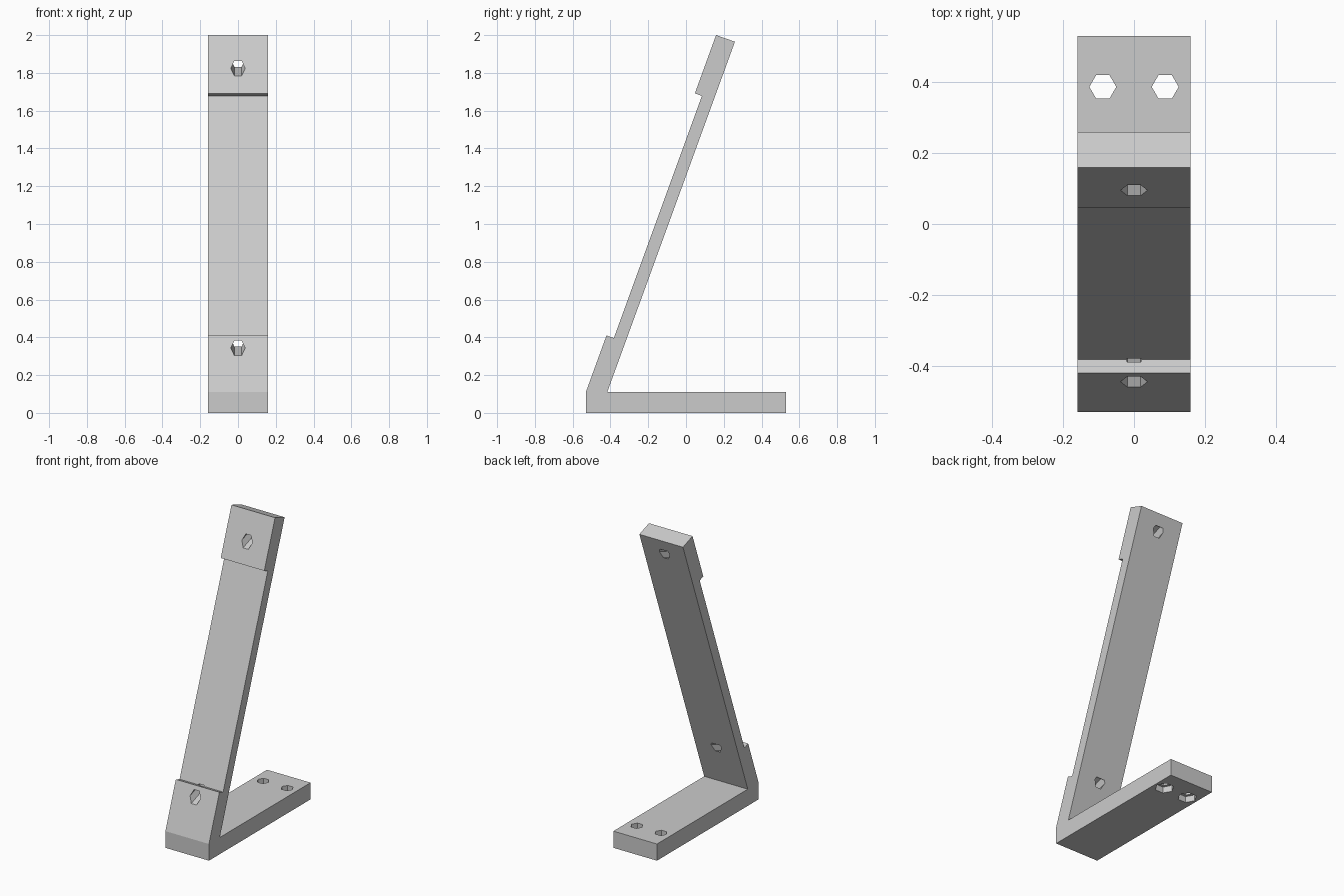
import bpy, bmesh, math
from mathutils import Matrix, Vector

cube = bpy.data.objects.get("Cube")
if cube:
    bpy.data.objects.remove(cube, do_unlink=True)

WIDTH = 0.318
LEAN = math.radians(20)

grey = bpy.data.materials.new("plain grey")
grey.use_nodes = True
grey.diffuse_color = (0.6, 0.6, 0.6, 1)
grey.node_tree.nodes["Principled BSDF"].inputs["Base Color"].default_value = (0.6, 0.6, 0.6, 1)


def add_object(name, bm):
    bmesh.ops.recalc_face_normals(bm, faces=bm.faces[:])
    mesh = bpy.data.meshes.new(name)
    bm.to_mesh(mesh)
    bm.free()
    mesh.materials.append(grey)
    obj = bpy.data.objects.new(name, mesh)
    bpy.context.collection.objects.link(obj)
    return obj


def hex_cutter(name, centre, radius, depth, tilt=0.0):
    """Six-sided prism with corners pointing along x."""
    bm = bmesh.new()
    place = (Matrix.Translation(Vector(centre)) @ Matrix.Rotation(tilt, 4, 'X')
             @ Matrix.Rotation(math.pi / 2, 4, 'Z'))
    bmesh.ops.create_cone(bm, cap_ends=True, segments=6, radius1=radius,
                          radius2=radius, depth=depth, matrix=place)
    obj = add_object(name, bm)
    obj.hide_render = True
    obj.hide_viewport = True
    return obj


# Bracket: side profile of foot, leaning arm and the two raised pads
profile = [(-0.53, 0), (0.53, 0), (0.53, 0.11), (-0.417, 0.11), (0.259, 1.965),
           (0.159, 2.0), (0.047, 1.692), (0.084, 1.678), (-0.382, 0.396),
           (-0.421, 0.41), (-0.53, 0.11)]
bm = bmesh.new()
side = bm.faces.new([bm.verts.new((-WIDTH / 2, y, z)) for y, z in profile])
extruded = bmesh.ops.extrude_face_region(bm, geom=[side])
bmesh.ops.translate(bm, vec=(WIDTH, 0, 0),
                    verts=[v for v in extruded["geom"] if isinstance(v, bmesh.types.BMVert)])
bracket = add_object("leaning_bracket", bm)

# Screw holes square to the arm, and foot holes with wider pockets underneath
cutters = [hex_cutter("upper_arm_hole", (0, 0.098, 1.825), 0.038, 0.3, LEAN + math.pi / 2),
           hex_cutter("lower_arm_hole", (0, -0.446, 0.343), 0.038, 0.3, LEAN + math.pi / 2)]
for label, s in (("left", 1), ("right", -1)):
    cutters.append(hex_cutter(label + "_foot_hole", (s * 0.088, 0.387, 0.055), 0.038, 0.3))
    cutters.append(hex_cutter(label + "_foot_pocket", (s * 0.088, 0.387, 0), 0.058, 0.08))

for cutter in cutters:
    cut = bracket.modifiers.new(cutter.name, 'BOOLEAN')
    cut.operation = 'DIFFERENCE'
    cut.solver = 'EXACT'
    cut.object = cutter
